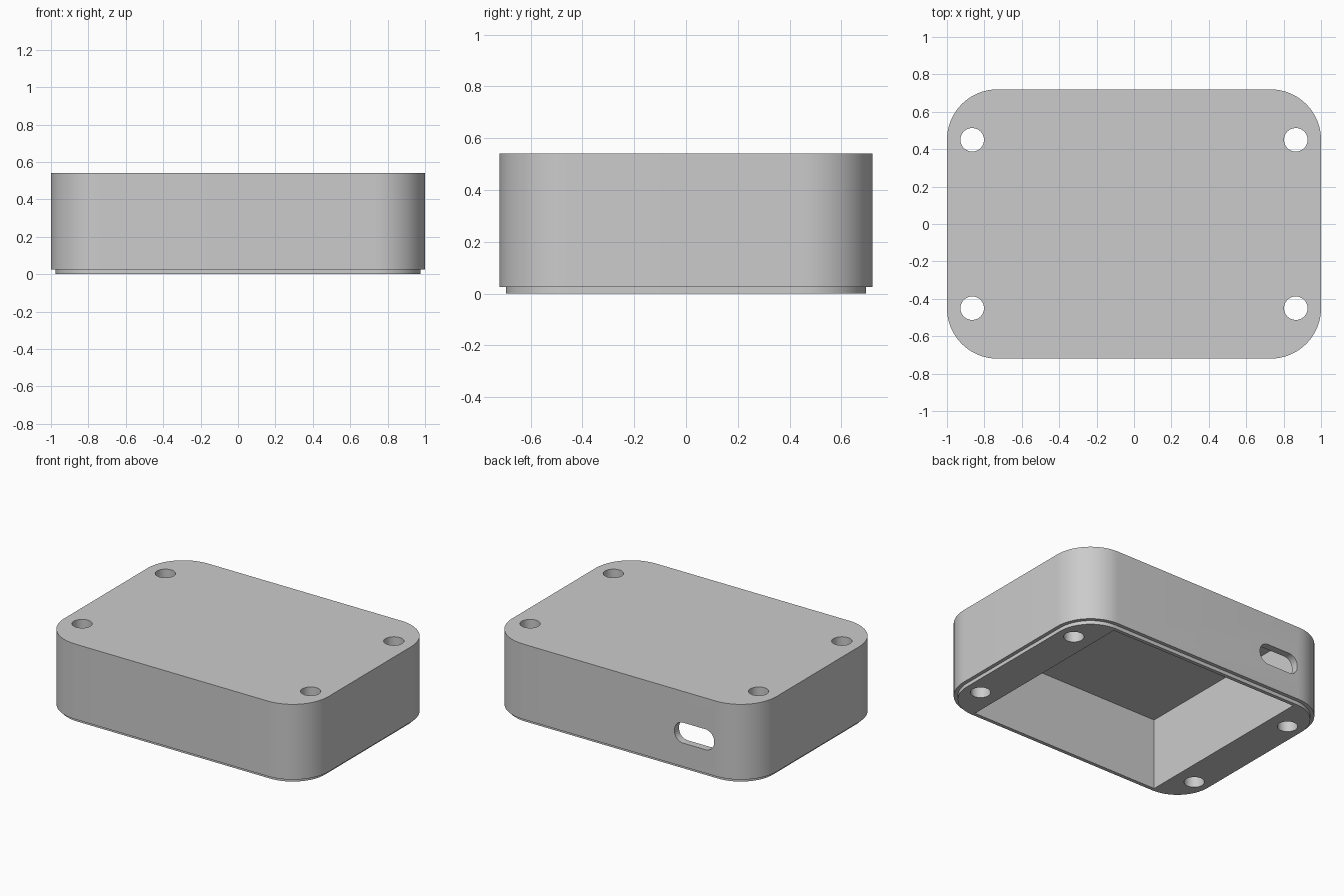
import bpy, bmesh
from math import sin, cos, pi, radians

HALF_X, HALF_Y, HEIGHT = 1.0, 0.72, 0.54
CORNER, LIP = 0.27, 0.025
HOLE_X, HOLE_Y, HOLE_R = 0.865, 0.45, 0.063

if "Cube" in bpy.data.objects:
    bpy.data.objects.remove(bpy.data.objects["Cube"], do_unlink=True)

grey = bpy.data.materials.new("plain grey")
grey.use_nodes = True
grey.diffuse_color = (0.6, 0.6, 0.6, 1)
grey.node_tree.nodes["Principled BSDF"].inputs["Base Color"].default_value = (0.6, 0.6, 0.6, 1)


def rounded(hx, hy, r, steps=16):
    """Counter-clockwise rounded rectangle outline."""
    pts = []
    for q, (sx, sy) in enumerate(((1, 1), (-1, 1), (-1, -1), (1, -1))):
        for i in range(steps + 1):
            a = pi / 2 * (q + i / steps)
            pts.append((sx * (hx - r) + r * cos(a), sy * (hy - r) + r * sin(a)))
    return pts


def stack(name, layers):
    """Closed solid from (outline, z) layers joined by side faces."""
    bm = bmesh.new()
    loops = [[bm.verts.new((x, y, z)) for x, y in outline] for outline, z in layers]
    n = len(loops[0])
    for low, high in zip(loops, loops[1:]):
        for i in range(n):
            j = (i + 1) % n
            bm.faces.new((low[i], low[j], high[j], high[i]))
    bm.faces.new(loops[0][::-1])
    bm.faces.new(loops[-1])
    bmesh.ops.remove_doubles(bm, verts=bm.verts, dist=1e-5)
    bmesh.ops.recalc_face_normals(bm, faces=bm.faces)
    mesh = bpy.data.meshes.new(name)
    bm.to_mesh(mesh)
    bm.free()
    obj = bpy.data.objects.new(name, mesh)
    bpy.context.collection.objects.link(obj)
    mesh.materials.append(grey)
    return obj


def cut(target, cutter):
    cutter.hide_render = True
    mod = target.modifiers.new("cut", "BOOLEAN")
    mod.operation, mod.solver, mod.object = "DIFFERENCE", "EXACT", cutter
    bpy.context.view_layer.update()
    bpy.ops.object.select_all(action="DESELECT")
    target.select_set(True)
    bpy.context.view_layer.objects.active = target
    bpy.ops.object.modifier_apply(modifier=mod.name)
    bpy.data.objects.remove(cutter, do_unlink=True)


# Rounded case with a small stepped lip at the bottom
outer = rounded(HALF_X, HALF_Y, CORNER)
inner = rounded(HALF_X - LIP, HALF_Y - LIP, CORNER - LIP)
case = stack("enclosure_shell", [(inner, 0), (inner, LIP), (outer, LIP), (outer, HEIGHT)])

# Square-cornered cavity open at the bottom
box = [(-0.725, -0.67), (0.725, -0.67), (0.725, 0.67), (-0.725, 0.67)]
cut(case, stack("cavity_cutter", [(box, -0.1), (box, 0.49)]))

# Four screw holes
for sx in (-1, 1):
    for sy in (-1, 1):
        circle = [(sx * HOLE_X + HOLE_R * cos(2 * pi * i / 48),
                   sy * HOLE_Y + HOLE_R * sin(2 * pi * i / 48)) for i in range(48)]
        cut(case, stack("hole_cutter", [(circle, -0.1), (circle, HEIGHT + 0.1)]))

# Cable slot through the back wall
slot_outline = rounded(0.15, 0.07, 0.065)
slot = stack("slot_cutter", [(slot_outline, -0.1), (slot_outline, 0.1)])
slot.rotation_euler.x = radians(90)
slot.location = (-0.567, HALF_Y - 0.02, 0.256)
cut(case, slot)

# Smooth curved walls, keep edges crisp
case.select_set(True)
bpy.context.view_layer.objects.active = case
bpy.ops.object.shade_smooth_by_angle(angle=radians(30))
